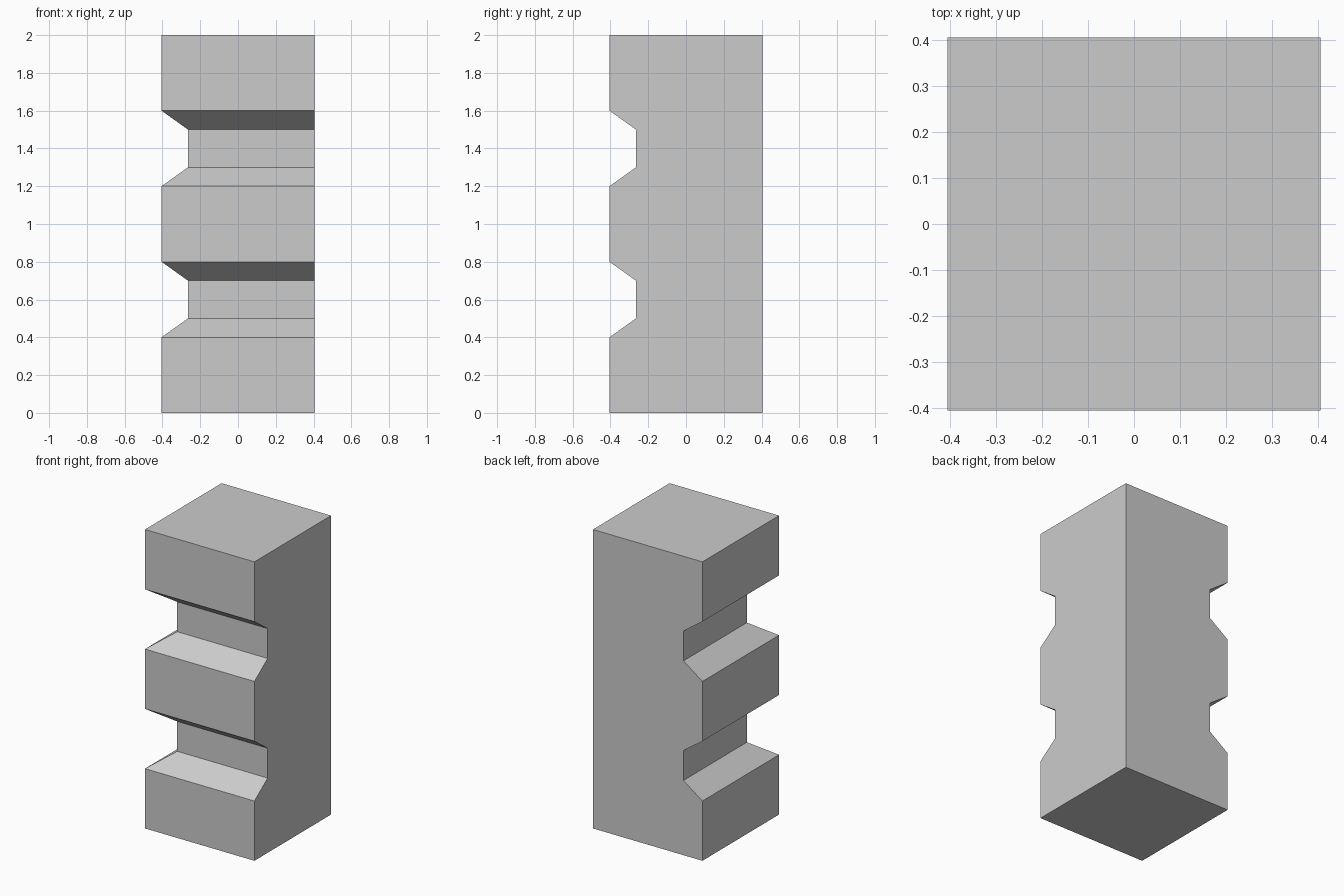
import bpy
import bmesh

cube = bpy.data.objects.get("Cube")
if cube:
    bpy.data.objects.remove(cube, do_unlink=True)

HALF = 0.405      # half width of the post
INNER = -0.265    # notch floor on the front and right sides

# Plain grey material
grey = bpy.data.materials.new("grey")
grey.use_nodes = True
colour = (0.6, 0.6, 0.6, 1)
grey.diffuse_color = colour
grey.node_tree.nodes["Principled BSDF"].inputs["Base Color"].default_value = colour

# Heights and low-side edge of each square section; two notches repeat
levels = [(0, -HALF)]
for base in (0.4, 1.2):
    levels += [(base, -HALF), (base + 0.1, INNER),
               (base + 0.3, INNER), (base + 0.4, -HALF)]
levels.append((2, -HALF))

# Notched post: square sections sharing the back left corner, lofted upward
bm = bmesh.new()
rings = [[bm.verts.new((x, y, z)) for x, y in
          ((low, low), (HALF, low), (HALF, HALF), (low, HALF))]
         for z, low in levels]
for below, above in zip(rings, rings[1:]):
    for i in range(4):
        j = (i + 1) % 4
        bm.faces.new((below[i], below[j], above[j], above[i]))
bm.faces.new(rings[0][::-1])
bm.faces.new(rings[-1])

# Merge the flat back and left sides into single faces
bm.normal_update()
bmesh.ops.dissolve_limit(bm, angle_limit=0.01, verts=bm.verts[:], edges=bm.edges[:])
bmesh.ops.recalc_face_normals(bm, faces=bm.faces[:])

mesh = bpy.data.meshes.new("notched_post")
bm.to_mesh(mesh)
bm.free()
mesh.materials.append(grey)
post = bpy.data.objects.new("notched_post", mesh)
bpy.context.scene.collection.objects.link(post)
